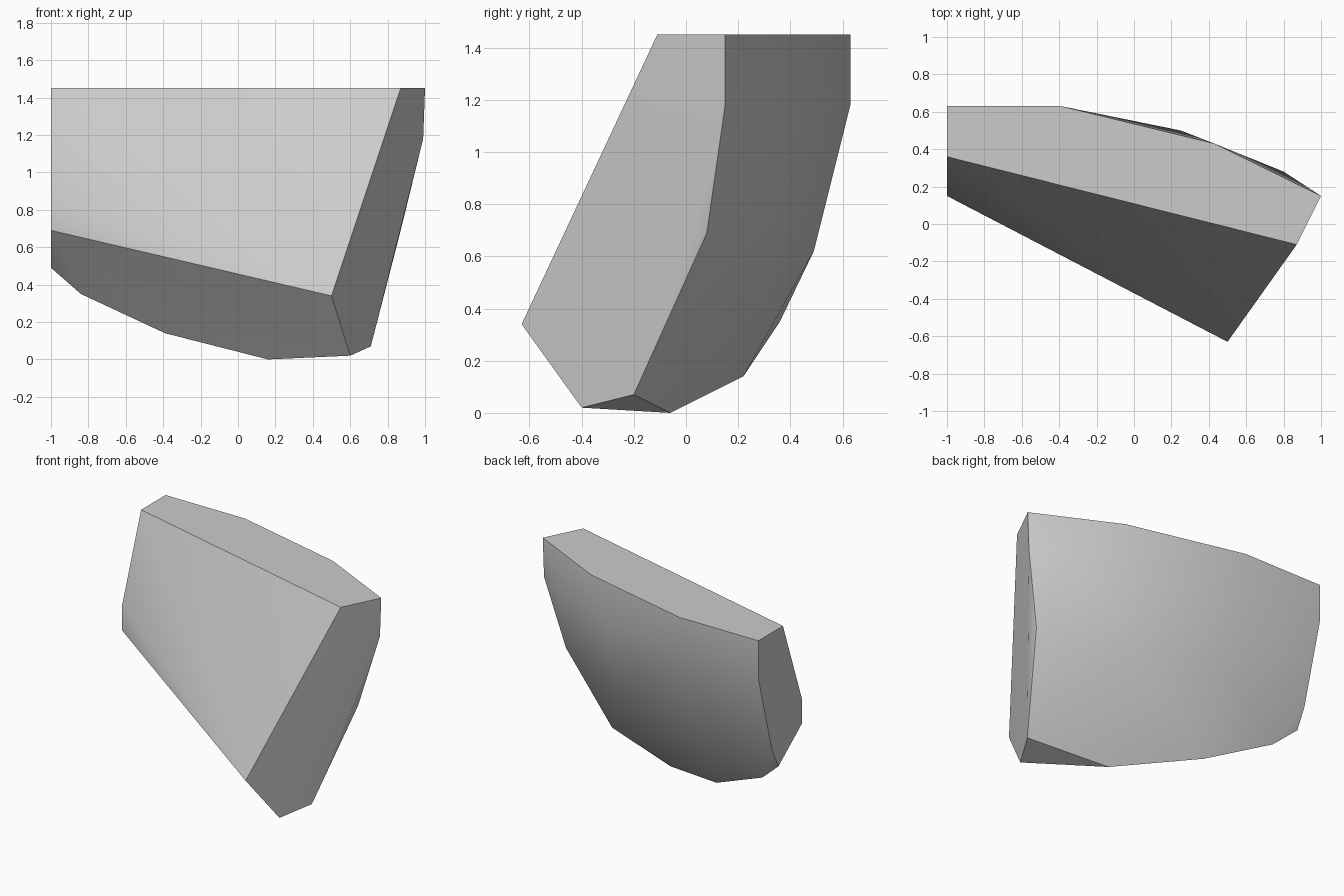
import bpy
import bmesh
import math

cube = bpy.data.objects.get("Cube")
if cube:
    bpy.data.objects.remove(cube, do_unlink=True)

# Plain grey surface
grey = bpy.data.materials.new("plain_grey")
grey.use_nodes = True
colour = (0.6, 0.6, 0.6, 1)
grey.diffuse_color = colour
grey.node_tree.nodes["Principled BSDF"].inputs["Base Color"].default_value = colour

# Sloping front panel, with a short upright edge at the narrow end
front = [(-1, 0.36, 1.45), (0.87, -0.11, 1.45), (0.5, -0.63, 0.34),
         (-1, 0.15, 0.69), (-1, 0.15, 0.86)]
# Bowed back, as rows running from the flat end to the slanted end
back_rows = [
    [(-1, 0.63, 1.45), (-0.39, 0.63, 1.45), (0.43, 0.43, 1.45), (1, 0.15, 1.45)],
    [(-1, 0.63, 1.18), (-0.39, 0.63, 1.18), (0.25, 0.5, 1.18),
     (0.8, 0.28, 1.18), (0.99, 0.15, 1.18)],
    [(-1, 0.48, 0.63), (-0.4, 0.49, 0.62), (0.3, 0.35, 0.65), (0.87, 0.08, 0.69)],
    [(-1, 0.41, 0.49), (-0.84, 0.36, 0.35), (-0.39, 0.22, 0.14),
     (0.16, -0.06, 0), (0.71, -0.2, 0.07)],
]
# Clipped corner under the slanted end
toe = [(0.6, -0.4, 0.02)]

# Skin the sections into one closed convex block
bm = bmesh.new()
for point in front + sum(back_rows, []) + toe:
    bm.verts.new(point)
bmesh.ops.convex_hull(bm, input=bm.verts[:])
loose = [v for v in bm.verts if not v.link_faces]
bmesh.ops.delete(bm, geom=loose, context="VERTS")
bmesh.ops.dissolve_limit(bm, angle_limit=math.radians(1),
                         verts=bm.verts[:], edges=bm.edges[:])
bmesh.ops.recalc_face_normals(bm, faces=bm.faces[:])

mesh = bpy.data.meshes.new("wedge_block")
bm.to_mesh(mesh)
bm.free()
mesh.materials.append(grey)
block = bpy.data.objects.new("wedge_block", mesh)
bpy.context.collection.objects.link(block)

# Soft shading over the bowed back, crisp outer edges
bpy.ops.object.select_all(action="DESELECT")
block.select_set(True)
bpy.context.view_layer.objects.active = block
bpy.ops.object.shade_smooth_by_angle(angle=math.radians(35))
